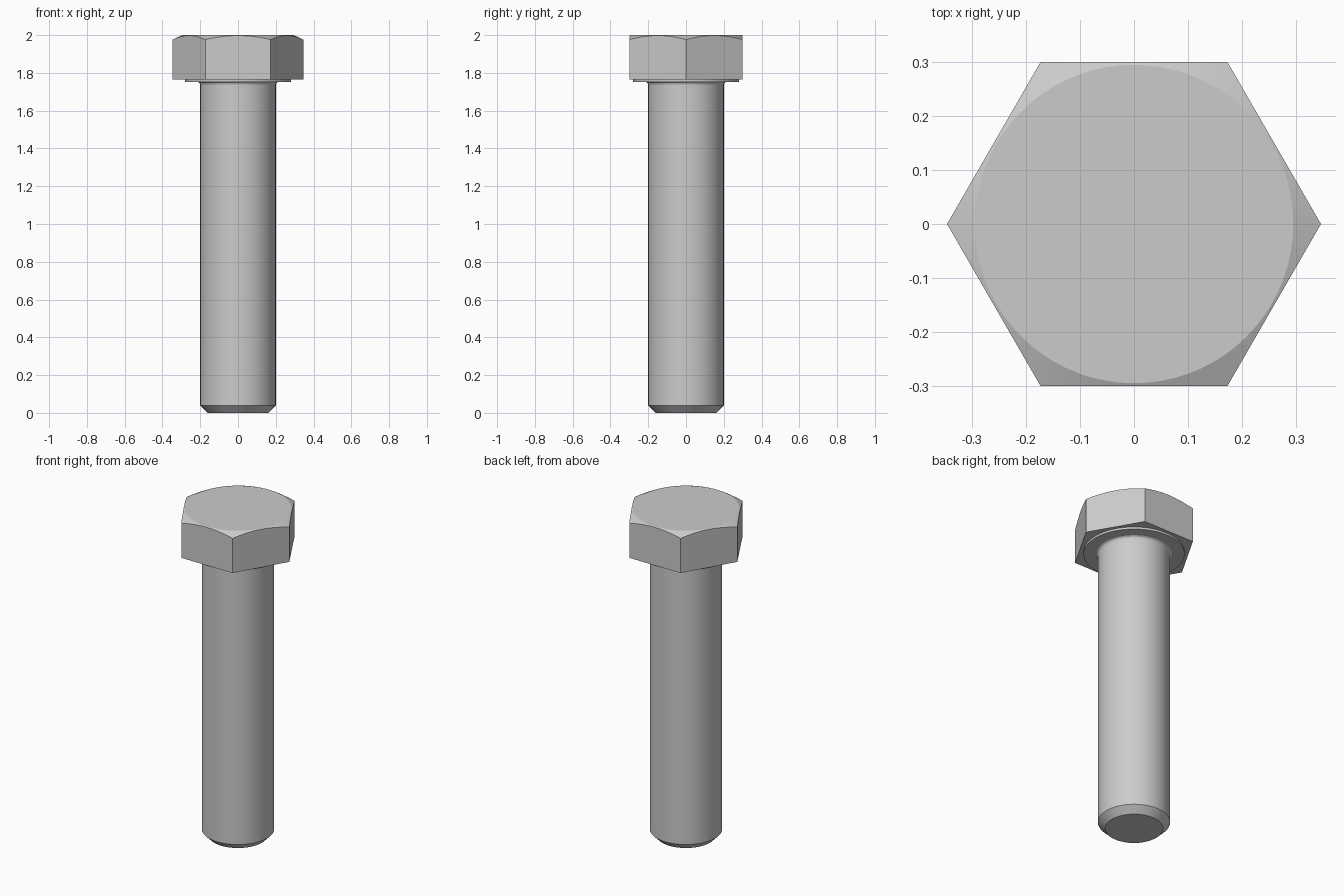
import bpy, bmesh
from math import cos, sin, pi

if "Cube" in bpy.data.objects:
    bpy.data.objects.remove(bpy.data.objects["Cube"])

SEGMENTS = 72
FLAT = 0.3  # half the width across the head's flats

steel = bpy.data.materials.new("steel_grey")
steel.use_nodes = True
GREY = (0.6, 0.6, 0.6, 1)
steel.diffuse_color = GREY
steel.node_tree.nodes["Principled BSDF"].inputs["Base Color"].default_value = GREY


def hex_radius(a):
    """Distance from the axis to the hexagon's edge, corners on the x axis."""
    return FLAT / cos(a % (pi / 3) - pi / 6)


def lathe(name, rings):
    """Capped solid from rings, bottom to top; each maps an angle to (r, z)."""
    bm = bmesh.new()
    angles = [2 * pi * i / SEGMENTS for i in range(SEGMENTS)]
    loops = []
    for ring in rings:
        loop = []
        for a in angles:
            r, z = ring(a)
            loop.append(bm.verts.new((r * cos(a), r * sin(a), z)))
        loops.append(loop)
    for low, high in zip(loops, loops[1:]):
        for i in range(SEGMENTS):
            j = (i + 1) % SEGMENTS
            bm.faces.new((low[i], low[j], high[j], high[i]))
    bm.faces.new(loops[0][::-1])
    bm.faces.new(loops[-1])
    mesh = bpy.data.meshes.new(name)
    bm.to_mesh(mesh)
    bm.free()
    mesh.materials.append(steel)
    obj = bpy.data.objects.new(name, mesh)
    bpy.context.collection.objects.link(obj)
    bpy.ops.object.select_all(action="DESELECT")
    obj.select_set(True)
    bpy.context.view_layer.objects.active = obj
    bpy.ops.object.shade_smooth_by_angle(angle=pi / 9)
    return obj


def circle(r, z):
    return lambda a: (r, z)


# Hexagonal head with conical corner chamfer
lathe("hex_head", [
    lambda a: (hex_radius(a), 1.765),
    lambda a: (hex_radius(a), 2 - 0.46 * (hex_radius(a) - 0.295)),
    circle(0.295, 2),
])

# Thin bearing ring under the head
lathe("washer_face", [circle(0.28, 1.752), circle(0.28, 1.77)])

# Shank with chamfered tip and a small fillet under the head
lathe("shank", [
    circle(0.16, 0), circle(0.2, 0.04), circle(0.2, 1.738),
    circle(0.204, 1.747), circle(0.213, 1.753), circle(0.213, 1.77),
])
